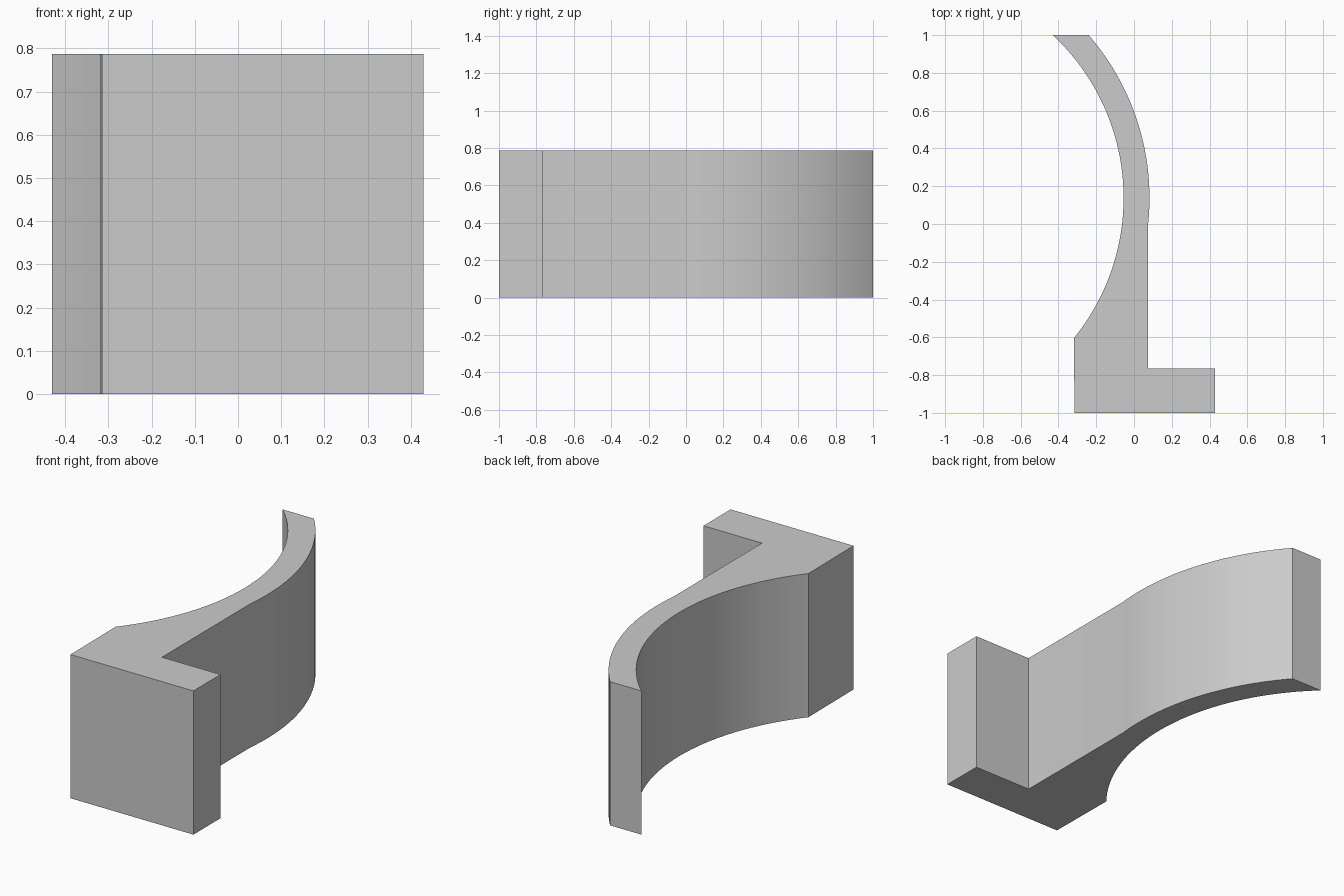
import bpy, bmesh
from math import asin, sin, cos

# Remove the default cube
cube = bpy.data.objects.get("Cube")
if cube:
    bpy.data.objects.remove(cube, do_unlink=True)

HEIGHT = 0.787
CX, CY = -1.233, 0.138      # shared centre of both arcs
R_IN, R_OUT = 1.178, 1.315


def arc(radius, y_start, y_end, steps=40):
    """Points along the arc between two y positions."""
    a, b = asin((y_start - CY) / radius), asin((y_end - CY) / radius)
    angles = [a + (b - a) * i / steps for i in range(steps + 1)]
    return [(CX + radius * cos(t), CY + radius * sin(t)) for t in angles]


# Plan outline: L-shaped foot, straight outer wall, then the curved arm
outline = [(-0.315, -1), (0.43, -1), (0.43, -0.765), (0.075, -0.765)]
outline += arc(R_OUT, 0, 1)
outline += arc(R_IN, 1, -0.604)

# Extrude the outline upward
bm = bmesh.new()
base = bm.faces.new([bm.verts.new((x, y, 0)) for x, y in outline])
top = bmesh.ops.extrude_face_region(bm, geom=[base], use_keep_orig=True)
bmesh.ops.translate(bm, vec=(0, 0, HEIGHT),
                    verts=[v for v in top["geom"] if isinstance(v, bmesh.types.BMVert)])
bmesh.ops.recalc_face_normals(bm, faces=bm.faces)
mesh = bpy.data.meshes.new("curved_bracket")
bm.to_mesh(mesh)
bm.free()
bracket = bpy.data.objects.new("curved_bracket", mesh)
bpy.context.collection.objects.link(bracket)

# Plain grey
grey = bpy.data.materials.new("light_grey")
grey.use_nodes = True
colour = (0.6, 0.6, 0.6, 1)
grey.diffuse_color = colour
grey.node_tree.nodes["Principled BSDF"].inputs["Base Color"].default_value = colour
mesh.materials.append(grey)

# Smooth arcs, sharp corners
bpy.ops.object.select_all(action="DESELECT")
bracket.select_set(True)
bpy.context.view_layer.objects.active = bracket
bpy.ops.object.shade_smooth_by_angle(angle=0.35)
